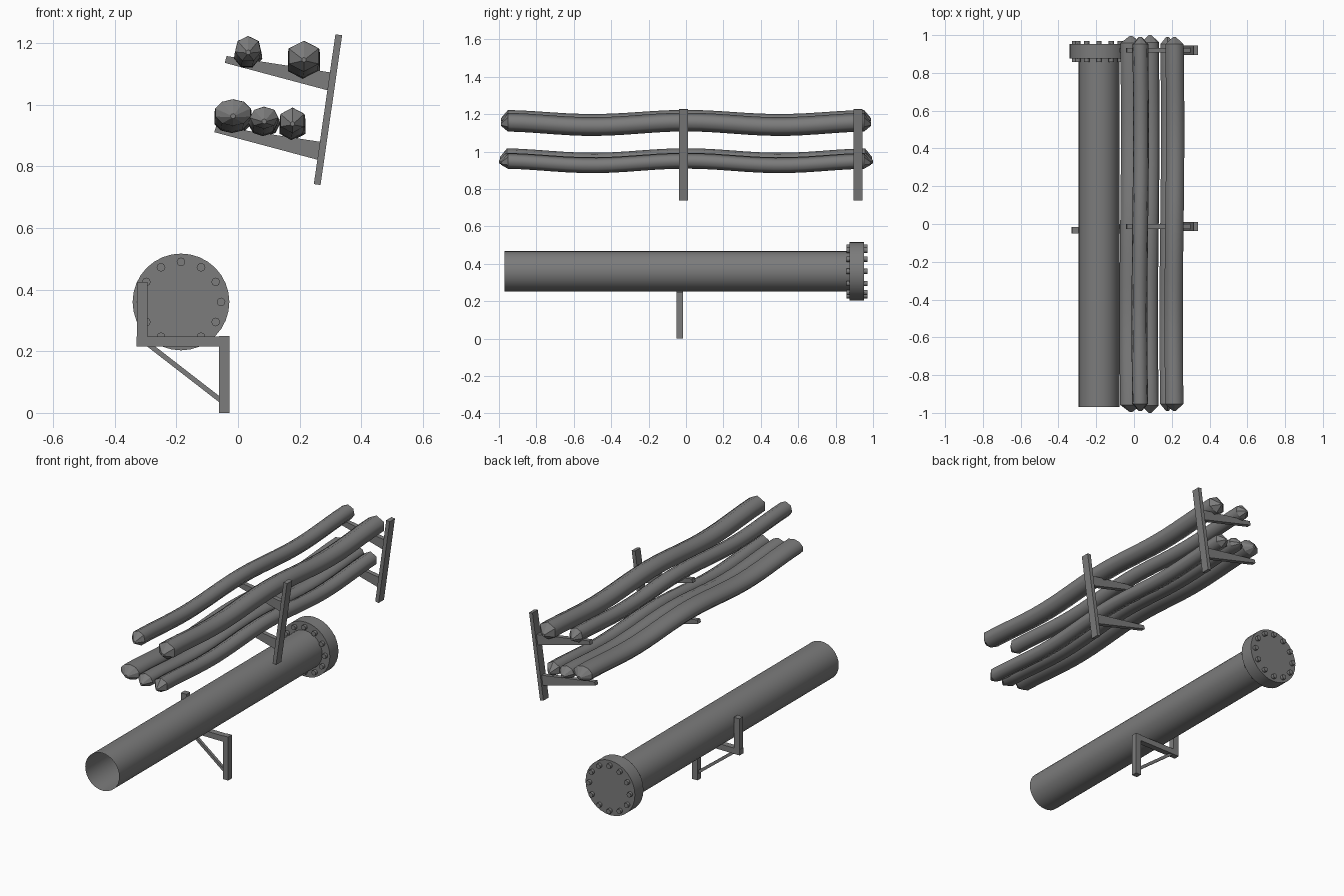
import bpy, bmesh, math
from mathutils import Vector

cube = bpy.data.objects.get("Cube")
if cube:
    bpy.data.objects.remove(cube, do_unlink=True)

grey = bpy.data.materials.new("dull_grey")
grey.use_nodes = True
colour = (0.2, 0.2, 0.2, 1)
grey.diffuse_color = colour
grey.node_tree.nodes["Principled BSDF"].inputs["Base Color"].default_value = colour


def finish(name, bm, smooth=lambda f: False):
    bmesh.ops.recalc_face_normals(bm, faces=bm.faces[:])
    for f in bm.faces:
        f.smooth = smooth(f)
    mesh = bpy.data.meshes.new(name)
    bm.to_mesh(mesh)
    bm.free()
    mesh.materials.append(grey)
    obj = bpy.data.objects.new(name, mesh)
    bpy.context.collection.objects.link(obj)
    return obj


def plate(name, outline, y, width):
    """Extrude an (x, z) outline along y, centred on y."""
    bm = bmesh.new()
    rings = [[bm.verts.new((x, y + s * width / 2, z)) for x, z in outline] for s in (-1, 1)]
    bm.faces.new(rings[0])
    bm.faces.new(rings[1])
    n = len(outline)
    for i in range(n):
        j = (i + 1) % n
        bm.faces.new((rings[0][i], rings[0][j], rings[1][j], rings[1][i]))
    return finish(name, bm)


def box(x0, x1, z0, z1):
    return [(x0, z0), (x1, z0), (x1, z1), (x0, z1)]


def bar(a, b, w):
    """Outline of a straight bar between two (x, z) points."""
    a, b = Vector(a), Vector(b)
    d = (b - a).normalized()
    n = Vector((-d.y, d.x)) * w / 2
    return [tuple(p) for p in (a - n, b - n, b + n, a + n)]


def sweep(name, rings, sides, turn=0.0, closed=True):
    """Skin rings of (x, y, z, rx, rz) along y; cap faces stay flat."""
    bm = bmesh.new()
    loops = []
    for x, y, z, rx, rz in rings:
        loops.append([bm.verts.new((x + rx * math.cos(turn + math.tau * i / sides), y,
                                    z + rz * math.sin(turn + math.tau * i / sides)))
                      for i in range(sides)])
    for a, b in zip(loops, loops[1:]):
        for i in range(sides):
            j = (i + 1) % sides
            bm.faces.new((a[i], a[j], b[j], b[i]))
    if closed:
        bm.faces.new(loops[0])
        bm.faces.new(loops[-1])
    return finish(name, bm, lambda f: abs(f.normal.y) < 0.4)


# Open pipe with a bolted end flange
PX, PZ = -0.185, 0.36
sweep("pipe", [(PX, y, PZ, 0.108, 0.108) for y in (-0.97, 0.88)], 32, closed=False)
sweep("pipe_flange", [(PX, y, PZ, 0.157, 0.157) for y in (0.875, 0.953)], 32)
for k in range(12):
    a = math.tau * k / 12
    x, z = PX + 0.13 * math.cos(a), PZ + 0.13 * math.sin(a)
    sweep(f"flange_bolt_{k + 1}", [(x, y, z, 0.014, 0.014) for y in (0.858, 0.97)], 8)

# Bracket carrying the pipe
BY = -0.033
plate("bracket_wall_post", box(-0.062, -0.028, 0, 0.25), BY, 0.034)
plate("bracket_shelf", box(-0.33, -0.062, 0.215, 0.248), BY, 0.034)
plate("bracket_end_post", box(-0.328, -0.293, 0.248, 0.425), BY, 0.034)
plate("bracket_brace", bar((-0.29, 0.222), (-0.055, 0.04), 0.016), BY, 0.016)

# Two leaning uprights, each with two tapered arms
for label, y in (("middle", -0.013), ("back", 0.92)):
    plate(f"{label}_upright", bar((0.257, 0.741), (0.327, 1.227), 0.022), y, 0.048)
    plate(f"{label}_upper_arm",
          [(-0.043, 1.136), (0.298, 1.045), (0.306, 1.104), (-0.037, 1.158)], y, 0.026)
    plate(f"{label}_lower_arm",
          [(-0.077, 0.911), (0.264, 0.82), (0.272, 0.879), (-0.071, 0.931)], y, 0.026)


# Sagging logs with pointed ends
def log(name, x, z, rx, rz, sides, sag, reach):
    rings = [(x, -reach, z, 0.008, 0.008)]
    steps = 24
    body = reach - 0.038
    for i in range(steps + 1):
        y = -body + 2 * body * i / steps
        wave = math.cos(math.tau * y)
        rings.append((x + 0.004 * math.sin(math.pi * y), y, z + sag * wave, rx, rz))
    rings.append((x, reach, z, 0.008, 0.008))
    sweep(name, rings, sides, turn=math.pi / 2)


log("upper_outer_log", 0.033, 1.170, 0.043, 0.042, 7, 0.011, 0.99)
log("upper_inner_log", 0.214, 1.146, 0.056, 0.050, 6, 0.012, 0.99)
log("lower_outer_log", -0.016, 0.963, 0.060, 0.043, 10, 0.012, 0.995)
log("lower_middle_log", 0.085, 0.946, 0.046, 0.036, 8, 0.012, 1.0)
log("lower_inner_log", 0.177, 0.938, 0.044, 0.041, 6, 0.012, 0.99)
